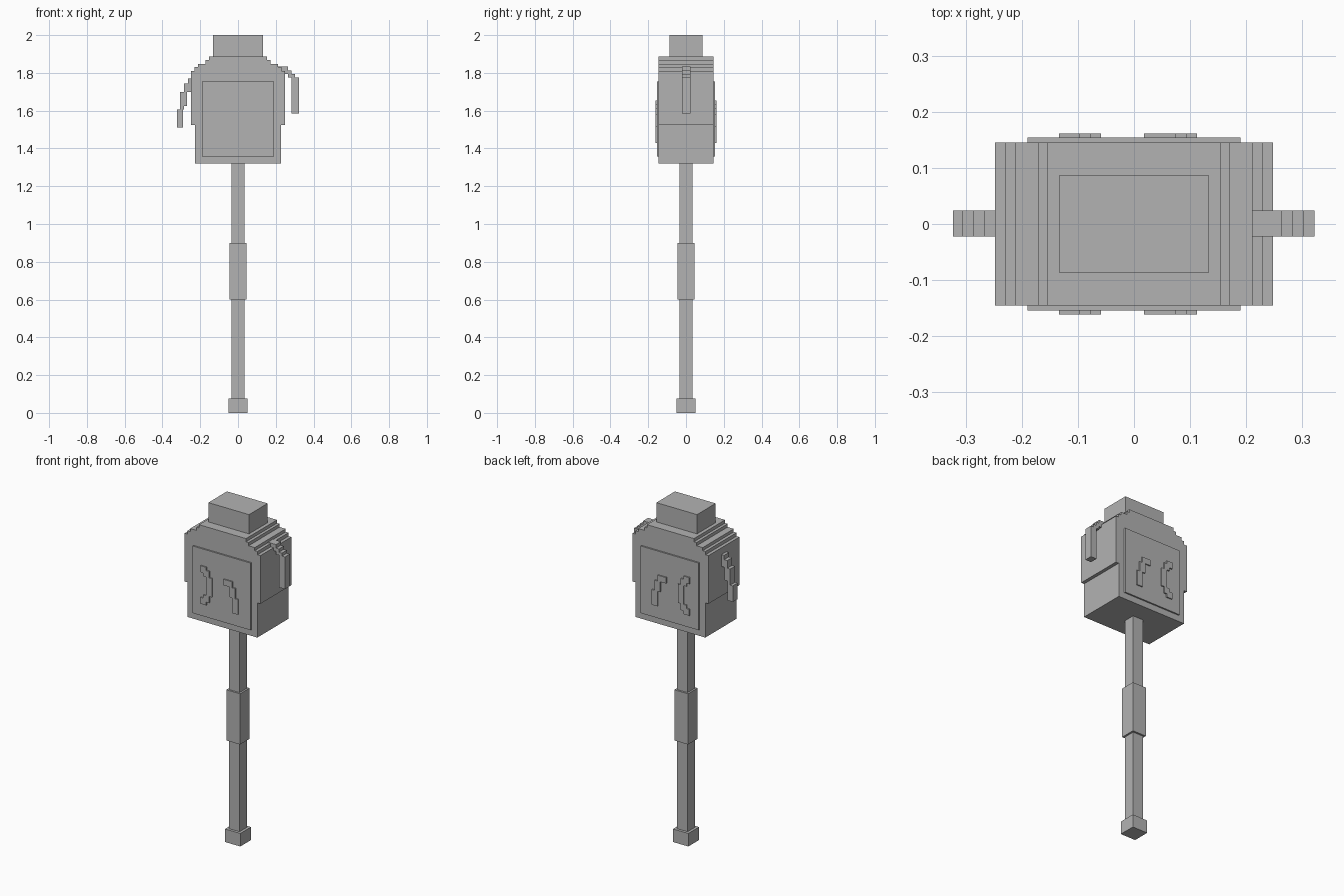
import bpy
import bmesh
from mathutils import Matrix, Vector

if "Cube" in bpy.data.objects:
    bpy.data.objects.remove(bpy.data.objects["Cube"])

grey = bpy.data.materials.new("plain grey")
grey.use_nodes = True
GREY = (0.45, 0.45, 0.45, 1)
grey.diffuse_color = GREY
grey.node_tree.nodes["Principled BSDF"].inputs["Base Color"].default_value = GREY


def build(name, boxes):
    """One object from boxes given as (x0, x1, y0, y1, z0, z1)."""
    bm = bmesh.new()
    for x0, x1, y0, y1, z0, z1 in boxes:
        size = Vector((x1 - x0, y1 - y0, z1 - z0))
        mid = Vector((x0 + x1, y0 + y1, z0 + z1)) / 2
        bmesh.ops.create_cube(bm, size=1, matrix=Matrix.Translation(mid) @ Matrix.Diagonal(size).to_4x4())
    mesh = bpy.data.meshes.new(name)
    bm.to_mesh(mesh)
    bm.free()
    mesh.materials.append(grey)
    obj = bpy.data.objects.new(name, mesh)
    bpy.context.collection.objects.link(obj)
    return obj


def column(name, hx, hy, z0, z1):
    """A centred block."""
    return build(name, [(-hx, hx, -hy, hy, z0, z1)])


def slab(name, rows, y0, y1):
    """Stepped shape from rows (x0, x1, z0, z1) of one depth."""
    return build(name, [(x0, x1, y0, y1, z0, z1) for x0, x1, z0, z1 in rows])


# Handle
column("pommel", 0.05, 0.05, 0, 0.077)
column("lower_handle", 0.034, 0.034, 0.077, 0.6)
column("grip", 0.045, 0.045, 0.6, 0.9)
column("upper_handle", 0.034, 0.034, 0.9, 1.32)

# Head with stepped shoulders
DEPTH = 0.145
column("head_base", 0.228, DEPTH, 1.32, 1.525)
levels = [(0.248, 1.81), (0.229, 1.83), (0.211, 1.848), (0.171, 1.867), (0.154, 1.886)]
bottom = 1.525
shoulders = []
for half, top in levels:
    shoulders.append((-half, half, -DEPTH, DEPTH, bottom, top))
    bottom = top
build("stepped_head", shoulders)
column("cap", 0.133, 0.087, 1.886, 2.0)

# Raised plaques and marks, the same on the front and back
curved_mark = [
    (-0.134, -0.096, 1.636, 1.655),
    (-0.134, -0.077, 1.617, 1.636),
    (-0.115, -0.077, 1.598, 1.617),
    (-0.096, -0.059, 1.487, 1.598),
    (-0.115, -0.077, 1.468, 1.487),
    (-0.134, -0.077, 1.449, 1.468),
    (-0.134, -0.096, 1.43, 1.449),
]
bent_mark = [
    (0.018, 0.075, 1.58, 1.615),
    (0.056, 0.094, 1.52, 1.58),
    (0.075, 0.112, 1.43, 1.52),
]
for side, sign in (("front", -1), ("back", 1)):
    inner, face, outer = (sign * d for d in (DEPTH, 0.154, 0.161))
    build(side + "_plaque", [(-0.19, 0.19, min(inner, face), max(inner, face), 1.357, 1.754)])
    for label, rows in (("curved", curved_mark), ("bent", bent_mark)):
        slab(f"{side}_{label}_mark", rows, min(face, outer), max(face, outer))

# Drooping side tassels
slab("left_tassel", [
    (0.2, 0.264, 1.812, 1.833),
    (0.225, 0.283, 1.793, 1.812),
    (0.264, 0.303, 1.775, 1.793),
    (0.283, 0.322, 1.585, 1.775),
], -0.022, 0.024)
slab("right_tassel", [
    (-0.266, -0.24, 1.745, 1.77),
    (-0.287, -0.248, 1.7, 1.745),
    (-0.306, -0.27, 1.625, 1.7),
    (-0.306, -0.287, 1.605, 1.625),
    (-0.323, -0.29, 1.51, 1.605),
], -0.022, 0.024)
